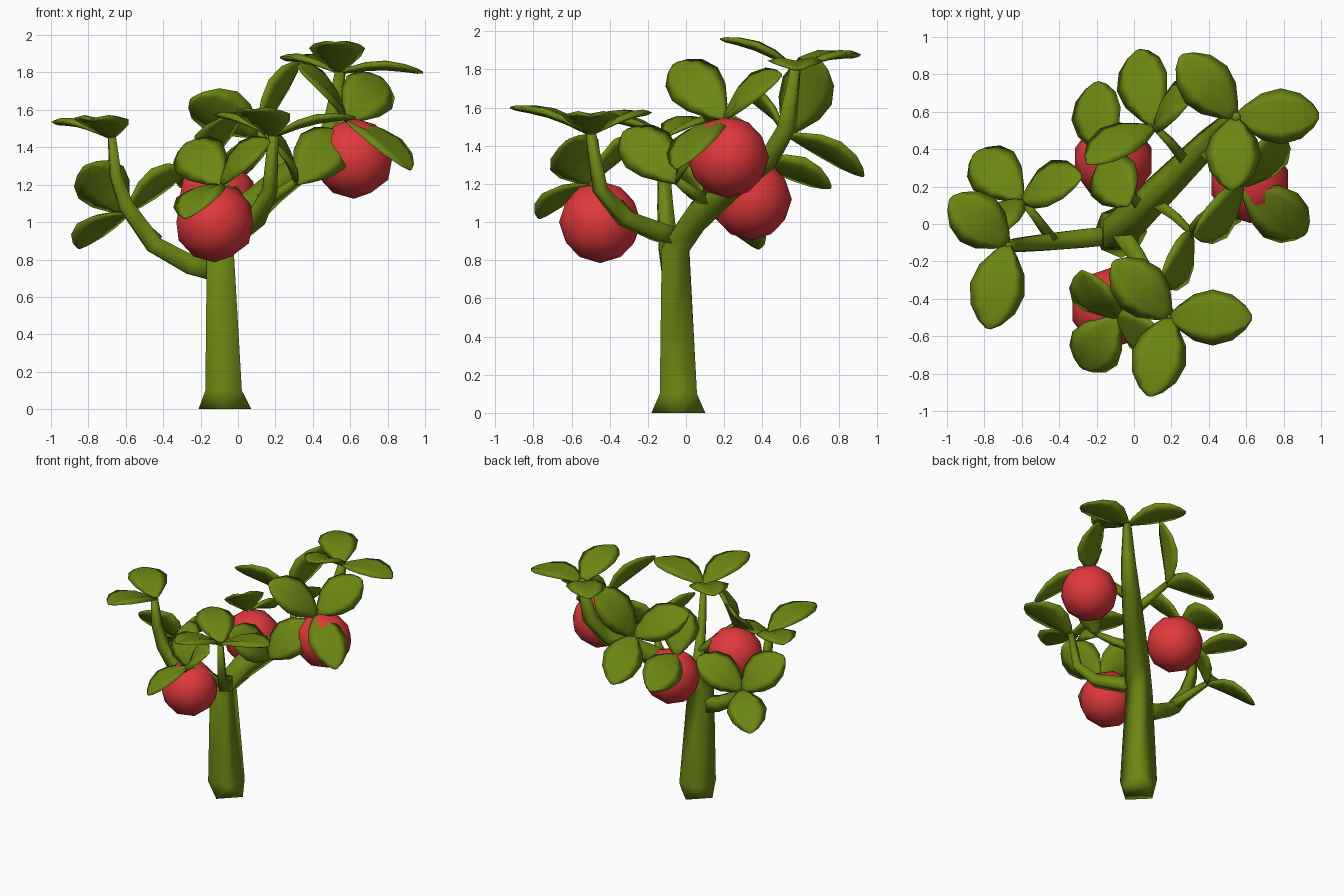
import bpy, bmesh, math
from mathutils import Vector as V

if "Cube" in bpy.data.objects:
    bpy.data.objects.remove(bpy.data.objects["Cube"])


def material(name, rgb):
    m = bpy.data.materials.new(name)
    m.diffuse_color = (*rgb, 1)
    m.use_nodes = True
    m.node_tree.nodes["Principled BSDF"].inputs["Base Color"].default_value = m.diffuse_color
    return m


GREEN = material("foliage_green", (0.15, 0.245, 0.006))
RED = material("fruit_red", (0.75, 0.04, 0.045))


def finish(name, bm, mat):
    bmesh.ops.recalc_face_normals(bm, faces=bm.faces)
    for f in bm.faces:
        f.smooth = True
    me = bpy.data.meshes.new(name)
    bm.to_mesh(me)
    bm.free()
    me.materials.append(mat)
    ob = bpy.data.objects.new(name, me)
    bpy.context.collection.objects.link(ob)
    return ob


def loft(bm, rings):
    """Skin closed rings of points and cap both ends."""
    vs = [[bm.verts.new(p) for p in r] for r in rings]
    n = len(vs[0])
    for a, b in zip(vs, vs[1:]):
        for i in range(n):
            j = (i + 1) % n
            bm.faces.new((a[i], a[j], b[j], b[i]))
    bm.faces.new(vs[0])
    bm.faces.new(vs[-1])


def branch(name, path, half, root=False):
    """Four-sided tapering limb; a root has its first ring turned by 45 degrees."""
    pts = [V(p) for p in path]
    side = None
    rings = []
    for k, p in enumerate(pts):
        t = (pts[min(k + 1, len(pts) - 1)] - pts[max(k - 1, 0)]).normalized()
        if root and k < 2:
            t = V((0, 0, 1))
        if side is None:
            side = V((1, 0, 0)) if abs(t.z) > 0.9 else t.cross(V((0, 0, 1)))
        side = (side - t * side.dot(t)).normalized()
        up = t.cross(side)
        turn = 0 if root and k == 0 else math.pi / 4
        r = half[k] * 1.414
        rings.append([p + side * r * math.cos(turn + i * math.pi / 2)
                      + up * r * math.sin(turn + i * math.pi / 2) for i in range(4)])
    bm = bmesh.new()
    loft(bm, rings)
    return finish(name, bm, GREEN)


# Leaf outline: position along the leaf, half width, half thickness
LEAF = [(0, .02, .008), (.12, .065, .014), (.32, .125, .02), (.55, .15, .022),
        (.78, .122, .018), (.93, .065, .012), (1, .015, .004)]


def leaf(name, base, tip, normal, arch=0.04):
    """Thick arched leaf with a creased midrib."""
    base, tip = V(base), V(tip)
    d = tip - base
    side = d.cross(normal).normalized()
    n = side.cross(d).normalized()
    rings = []
    for t, w, h in LEAF:
        c = base + d * t + n * arch * math.sin(math.pi * t)
        section = [(-w, 0.3 * h), (-w * .55, 1.1 * h), (0, .3 * h),
                   (w * .55, 1.1 * h), (w, 0.3 * h), (w * .5, -.8 * h),
                   (0, -1.3 * h), (-w * .5, -.8 * h)]
        rings.append([c + side * a + n * b for a, b in section])
    bm = bmesh.new()
    loft(bm, rings)
    return finish(name, bm, GREEN)


def cluster(name, base, out, tips):
    """Leaves sharing one base, facing up and outwards."""
    normal = V((out[0], out[1], 0)) + V((0, 0, 1))
    for i, tip in enumerate(tips):
        leaf(f"{name}_leaf_{i + 1}", base, tip, normal)


# Trunk sweeping into the top limb
branch("trunk",
       [(-.07, -.04, 0), (-.077, -.04, .1), (-.095, -.055, .86), (.02, .06, 1.03),
        (.2, .24, 1.19), (.4, .44, 1.34), (.5, .53, 1.5), (.55, .575, 1.82)],
       [.1, .0975, .072, .068, .06, .05, .042, .022], root=True)

# Main limbs
branch("left_limb",
       [(-.1, -.06, .73), (-.25, -.075, .77), (-.45, -.095, .88), (-.6, -.11, 1.09),
        (-.655, -.115, 1.25), (-.675, -.12, 1.46)],
       [.05, .05, .045, .038, .03, .02])
branch("front_limb",
       [(-.07, -.05, .92), (0, -.15, .95), (.1, -.32, 1.02), (.17, -.45, 1.17), (.19, -.5, 1.47)],
       [.045, .045, .038, .03, .02])

# Twigs
TWIGS = {
    "left_twig": [(-.44, -.08, .9), (-.52, .03, .98), (-.6, .13, 1.06)],
    "front_twig": [(.08, -.3, 1.02), (-.03, -.4, 1.14), (-.09, -.5, 1.21)],
    "right_twig": [(.36, .4, 1.31), (.48, .29, 1.44), (.58, .2, 1.55)],
    "inner_twig": [(.11, .12, 1.11), (.22, .04, 1.15), (.31, -.05, 1.22)],
    "back_twig": [(.28, .33, 1.26), (.2, .43, 1.36), (.11, .52, 1.48)],
    "inner_back_twig": [(.05, .08, 1.06), (-.06, .2, 1.2), (-.14, .35, 1.33)],
}
for name, path in TWIGS.items():
    branch(name, path, [.03, .024, .016])

# Leaf clusters at the limb tips
cluster("top", (.54, .57, 1.8), (0, 0), [(.99, .58, 1.8), (.25, .9, 1.87), (.52, .18, 1.96)])
cluster("left_tip", (-.675, -.11, 1.45), (0, 0), [(-.98, .14, 1.53), (-.78, -.56, 1.55)])
cluster("front_tip", (.19, -.5, 1.46), (0, 0),
        [(.63, -.5, 1.56), (.08, -.92, 1.6), (-.11, -.2, 1.57)])

# Leaf clusters on the twigs
cluster("left", (-.6, .13, 1.05), (-.6, .7),
        [(-.82, -.1, 1.3), (-.28, .25, 1.28), (-.85, .38, .86)])
cluster("front", (-.09, -.5, 1.2), (-.6, -.7),
        [(-.28, -.25, 1.42), (.17, -.62, 1.43), (-.28, -.77, 1.02)])
cluster("right", (.58, .2, 1.54), (.7, -.6),
        [(.32, -.06, 1.83), (.77, .5, 1.77), (.92, -.05, 1.28)])
cluster("inner", (.31, -.05, 1.21), (.7, -.6), [(.55, .16, 1.48), (.14, -.32, 1.48)])
cluster("back", (.11, .52, 1.46), (-.6, .7),
        [(.33, .7, 1.85), (-.25, .32, 1.66), (.02, .93, 1.24)])
cluster("inner_back", (-.16, .36, 1.31), (-.6, .5), [(-.03, .1, 1.58), (-.2, .76, 1.18)])

# Round fruit
for name, pos in {"front_fruit": (-.125, -.45, 1.0), "back_fruit": (-.11, .34, 1.12),
                  "right_fruit": (.62, .22, 1.34)}.items():
    bm = bmesh.new()
    bmesh.ops.create_icosphere(bm, subdivisions=2, radius=.215)
    finish(name, bm, RED).location = pos
